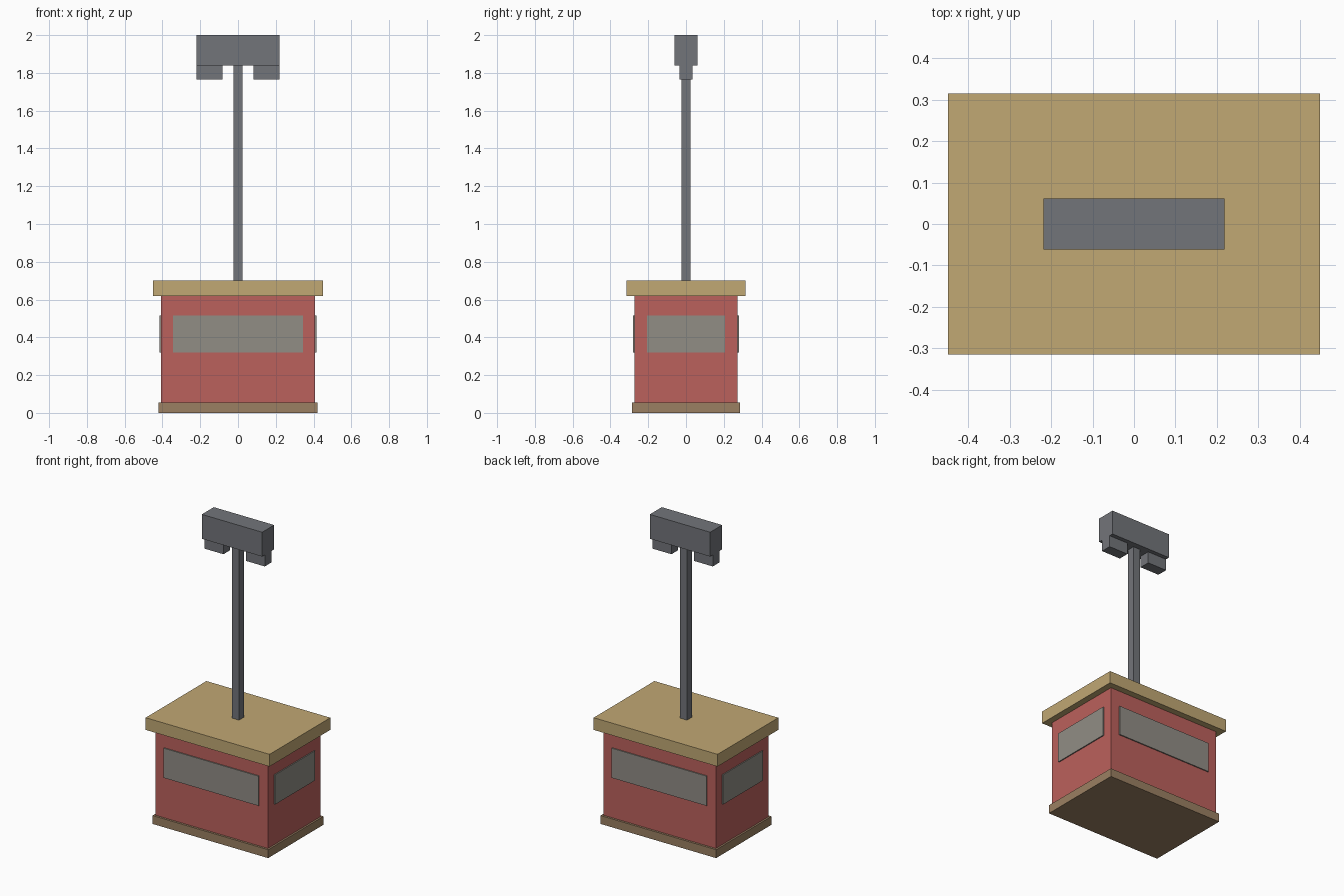
import bpy
import bmesh
from mathutils import Matrix, Vector

if "Cube" in bpy.data.objects:
    bpy.data.objects.remove(bpy.data.objects["Cube"])


def material(name, rgb):
    m = bpy.data.materials.new(name)
    m.diffuse_color = (*rgb, 1)
    m.use_nodes = True
    m.node_tree.nodes["Principled BSDF"].inputs["Base Color"].default_value = m.diffuse_color
    return m


RED = material("cabin red", (0.50, 0.120, 0.107))
TAN = material("roof tan", (0.533, 0.392, 0.174))
BROWN = material("base brown", (0.328, 0.216, 0.122))
GLASS = material("window grey", (0.283, 0.266, 0.235))
STEEL = material("steel grey", (0.171, 0.178, 0.195))


def box(name, lo, hi, mat):
    """Box between two opposite corners."""
    lo, hi = Vector(lo), Vector(hi)
    bm = bmesh.new()
    bmesh.ops.create_cube(bm, size=1, matrix=Matrix.Translation((lo + hi) / 2)
                          @ Matrix.Diagonal((*(hi - lo), 1)))
    mesh = bpy.data.meshes.new(name)
    bm.to_mesh(mesh)
    bm.free()
    mesh.materials.append(mat)
    obj = bpy.data.objects.new(name, mesh)
    bpy.context.collection.objects.link(obj)
    return obj


def centred(name, x, y, z0, z1, mat):
    """Box centred on the z axis, from its half widths and heights."""
    return box(name, (-x, -y, z0), (x, y, z1), mat)


# Cabin
centred("base", 0.42, 0.287, 0, 0.055, BROWN)
centred("cabin", 0.408, 0.273, 0.055, 0.62, RED)
centred("roof", 0.45, 0.315, 0.62, 0.70, TAN)

# Window plates on all four walls
for label, s in (("front", -1), ("back", 1)):
    y = sorted((s * 0.272, s * 0.280))
    box(label + "_window", (-0.345, y[0], 0.32), (0.345, y[1], 0.515), GLASS)
for label, s in (("left", -1), ("right", 1)):
    x = sorted((s * 0.407, s * 0.415))
    box(label + "_window", (x[0], -0.207, 0.32), (x[1], 0.207, 0.515), GLASS)

# Hanger arm with cable carriage and two grips
centred("hanger_arm", 0.025, 0.025, 0.70, 1.84, STEEL)
centred("carriage", 0.219, 0.062, 1.84, 2.0, STEEL)
for label, s in (("left", -1), ("right", 1)):
    x = sorted((s * 0.081, s * 0.219))
    box(label + "_grip", (x[0], -0.035, 1.765), (x[1], 0.035, 1.84), STEEL)
